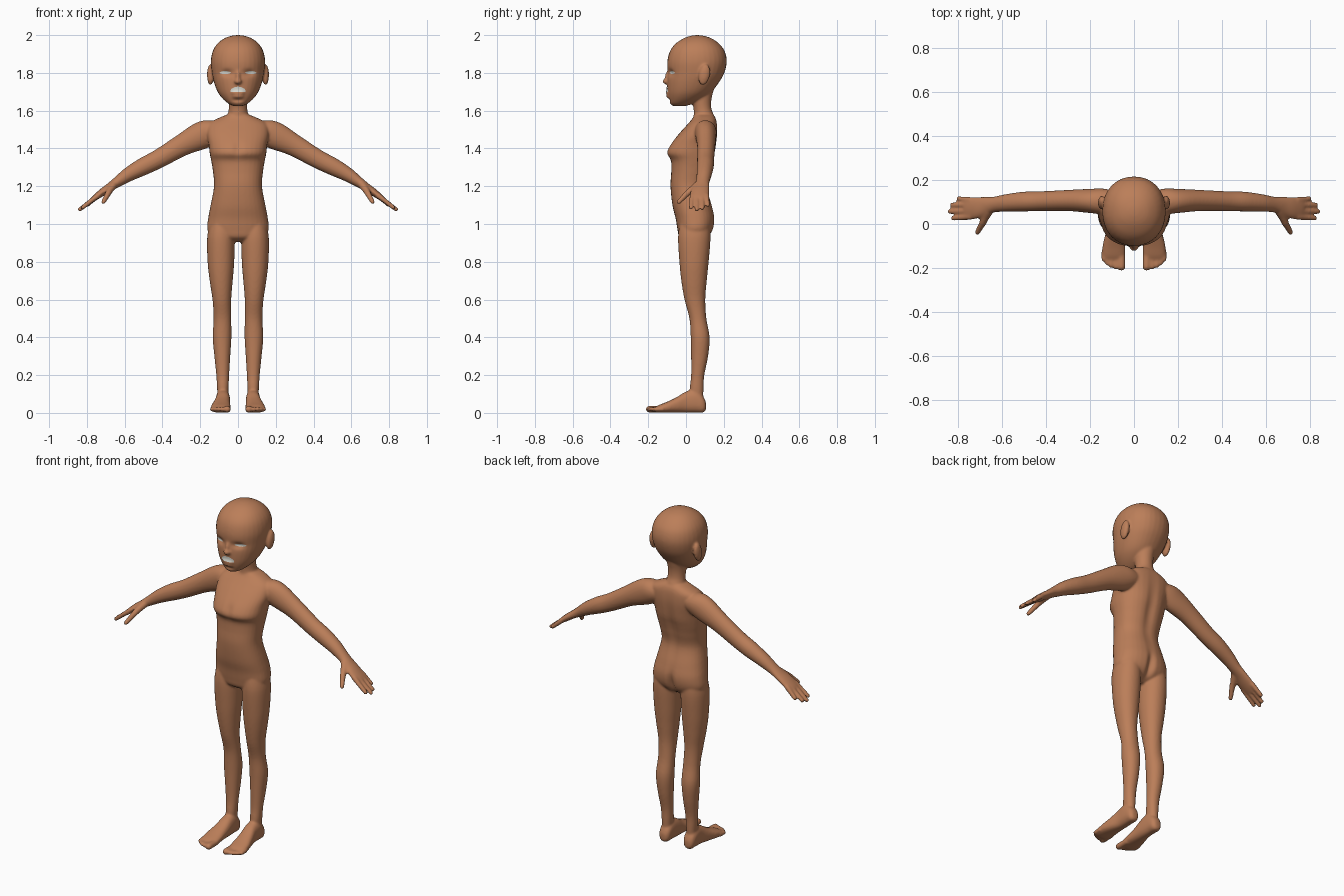
import bpy, bmesh, math
from mathutils import Vector, Matrix
from mathutils.bvhtree import BVHTree

if "Cube" in bpy.data.objects:
    bpy.data.objects.remove(bpy.data.objects["Cube"])

X, Y, Z = Vector((1, 0, 0)), Vector((0, 1, 0)), Vector((0, 0, 1))


def material(name, rgb):
    m = bpy.data.materials.new(name)
    m.diffuse_color = (*rgb, 1)
    m.use_nodes = True
    m.node_tree.nodes["Principled BSDF"].inputs["Base Color"].default_value = m.diffuse_color
    return m


skin = material("warm brown skin", (0.50, 0.21, 0.10))
pale = material("pale grey", (0.68, 0.68, 0.62))
bm = bmesh.new()


def spline(rows, n=5):
    """Catmull-Rom samples through rows of numbers."""
    out = []
    for i in range(len(rows) - 1):
        a, b, c, d = (rows[max(0, min(len(rows) - 1, i + k))] for k in (-1, 0, 1, 2))
        for j in range(n):
            t = j / n
            out.append([0.5 * (2*q + (r-p)*t + (2*p-5*q+4*r-s)*t*t + (3*q-p-3*r+s)*t**3)
                        for p, q, r, s in zip(a, b, c, d)])
    return out + [list(rows[-1])]


def loft(rows, u, v, power=2.0, side=1, seg=32):
    """Closed skin over rows of (cx, cy, cz, radius_u, radius_v)."""
    rings = []
    for cx, cy, cz, ru, rv in spline(rows):
        ring = []
        for k in range(seg):
            a = 2 * math.pi * k / seg
            c, s = math.cos(a), math.sin(a)
            p = (Vector((cx, cy, cz))
                 + u * max(ru, .002) * math.copysign(abs(c) ** (2 / power), c)
                 + v * max(rv, .002) * math.copysign(abs(s) ** (2 / power), s))
            p.x *= side
            ring.append(bm.verts.new(p))
        rings.append(ring)
    for r0, r1 in zip(rings, rings[1:]):
        for k in range(seg):
            bm.faces.new((r0[k], r0[(k+1) % seg], r1[(k+1) % seg], r1[k]))
    bm.faces.new(rings[0][::-1])
    bm.faces.new(rings[-1])


def column(rows, power=2.0, side=1):
    """Loft from rows of (z, x_min, x_max, y_front, y_back)."""
    loft([((a+b)/2, (f+k)/2, z, (b-a)/2, (k-f)/2) for z, a, b, f, k in rows], X, Y, power, side)


def digit(a, b, ra, rb, side):
    """Finger or toe: tapered rod with rounded end."""
    a, b = Vector(a), Vector(b)
    d = (b - a).normalized()
    u = d.orthogonal().normalized()
    b = b - d * rb
    rows = [(*a, ra, ra), (*a.lerp(b, .5), (ra+rb)/2, (ra+rb)/2), (*b, rb, rb),
            (*(b + d*rb*.7), rb*.7, rb*.7), (*(b + d*rb), .002, .002)]
    loft(rows, u, d.cross(u), 2, side, 16)


def ball(loc, size, tilt=0):
    bmesh.ops.create_uvsphere(bm, u_segments=24, v_segments=16, radius=1,
        matrix=Matrix.Translation(loc) @ Matrix.Rotation(tilt, 4, 'X') @ Matrix.Diagonal((*size, 1)))


def sym(rows):
    return [(z, -h, h, f, b) for z, h, f, b in rows]


# torso
column(sym([(.905, .06, .0, .07), (.93, .13, -.035, .115), (.97, .162, -.045, .143),
            (1.03, .158, -.055, .152), (1.1, .145, -.072, .138), (1.2, .127, -.082, .113),
            (1.28, .133, -.078, .128), (1.335, .142, -.08, .143), (1.375, .15, -.102, .155),
            (1.42, .155, -.083, .162), (1.48, .165, -.035, .167), (1.53, .155, .01, .165),
            (1.56, .105, .035, .158), (1.58, .055, .045, .145)]), 2.3)
# neck
column(sym([(1.52, .07, .03, .15), (1.57, .056, .04, .15), (1.61, .049, .04, .135),
            (1.66, .05, .03, .135), (1.72, .055, .03, .15)]))
# head
column(sym([(1.625, .025, -.07, .0), (1.638, .052, -.085, .04), (1.665, .083, -.092, .09),
            (1.70, .108, -.098, .135), (1.75, .127, -.1, .175), (1.80, .138, -.097, .203),
            (1.86, .144, -.099, .216), (1.915, .134, -.085, .205), (1.955, .109, -.055, .175),
            (1.983, .072, -.012, .135), (1.996, .035, .025, .095), (2.0, .005, .055, .065)]), 2.15)
# nose and lips
ball((0, -.101, 1.755), (.021, .023, .016))
ball((0, -.095, 1.78), (.013, .017, .04), -.22)
ball((0, -.093, 1.694), (.036, .014, .010))
ball((0, -.091, 1.676), (.031, .014, .010))

for s in (1, -1):
    # ear
    ball((s * .146, .097, 1.79), (.018, .03, .056), -.2)
    # leg
    column([(1.02, .03, .145, -.03, .125), (.93, .018, .163, -.042, .13), (.8, .02, .161, -.035, .12),
            (.7, .028, .15, -.025, .11), (.6, .036, .135, -.008, .102), (.5, .036, .129, .018, .108),
            (.4, .035, .134, .025, .125), (.3, .041, .125, .027, .117), (.2, .047, .115, .027, .097),
            (.13, .05, .111, .02, .093), (.06, .055, .105, .02, .09)], 2.1, s)
    # foot and toes
    loft([(.08, .106, .035, .016, .02), (.08, .09, .045, .032, .043), (.08, .05, .062, .037, .06),
          (.08, 0, .057, .039, .056), (.086, -.05, .042, .045, .041), (.091, -.1, .03, .052, .029),
          (.092, -.145, .021, .052, .02), (.092, -.168, .016, .044, .012)], X, Z, 2.4, s)
    for x, y, r in ((.057, -.213, .018), (.083, -.207, .012), (.104, -.2, .012),
                    (.122, -.188, .011), (.138, -.172, .011)):
        digit((x, -.12, .02), (x, y, .019), r, r, s)
    # arm and palm
    loft([(.08, .1, 1.5, .05, .05), (.14, .103, 1.49, .058, .068), (.2, .105, 1.465, .055, .073),
          (.3, .107, 1.415, .048, .058), (.42, .104, 1.345, .045, .05), (.5, .102, 1.305, .045, .047),
          (.58, .096, 1.262, .04, .038), (.64, .088, 1.222, .036, .028), (.68, .08, 1.195, .044, .022),
          (.72, .073, 1.167, .05, .02), (.76, .071, 1.137, .05, .015), (.772, .071, 1.127, .045, .01)],
         Y, Vector((.5, 0, .866)), 2, s)
    # fingers and thumb
    for y0, y1, x, z in ((.033, .026, .832, 1.08), (.059, .057, .846, 1.07),
                         (.085, .087, .836, 1.077), (.109, .116, .807, 1.093)):
        digit((.74, y0, 1.152), (x, y1, z), .0145, .0115, s)
    digit((.66, .06, 1.205), (.694, -.002, 1.155), .021, .016, s)
    digit((.684, .012, 1.168), (.717, -.046, 1.108), .017, .012, s)

# fuse the parts into one smooth skin
bmesh.ops.recalc_face_normals(bm, faces=bm.faces)
raw = bpy.data.meshes.new("body_parts")
bm.to_mesh(raw)
bm.free()
body = bpy.data.objects.new("body", raw)
bpy.context.collection.objects.link(body)
rm = body.modifiers.new("fuse", 'REMESH')
rm.mode, rm.voxel_size = 'VOXEL', .006
sm = body.modifiers.new("soften", 'SMOOTH')
sm.factor, sm.iterations = .5, 7
mesh = bpy.data.meshes.new_from_object(body.evaluated_get(bpy.context.evaluated_depsgraph_get()))
body.modifiers.clear()
body.data = mesh
mesh.materials.clear()
mesh.materials.append(skin)

# soft hollows: centre, radii, push in y
hollows = [((0, .15, .97), (.02, .06, .07), -.022), ((0, .15, 1.3), (.03, .06, .17), -.012),
           ((0, -.1, 1.4), (.022, .06, .04), .008), ((0, -.1, 1.655), (.03, .03, .008), .006)]
hollows += [((s * .06, -.09, 1.8), (.03, .05, .017), .014) for s in (1, -1)]
for v in mesh.vertices:
    for c, r, push in hollows:
        e = sum(((v.co[i] - c[i]) / r[i]) ** 2 for i in range(3))
        if e < 9:
            v.co.y += push * math.exp(-e)
mesh.shade_smooth()

bvh = BVHTree.FromPolygons([v.co for v in mesh.vertices], [p.vertices for p in mesh.polygons])


def plate(name, x0, x1, low, high, n=14, m=5):
    """Thin patch laid on the face; low and high give z for t in 0..1."""
    b = bmesh.new()
    grid = []
    for i in range(n + 1):
        t = i / n
        col = []
        for j in range(m + 1):
            x, z = x0 + (x1 - x0) * t, low(t) + (high(t) - low(t)) * j / m
            hit = bvh.ray_cast(Vector((x, -1, z)), Y)[0]
            col.append(b.verts.new((x, hit.y - .003, z)))
        grid.append(col)
    for p, q in zip(grid, grid[1:]):
        for j in range(m):
            b.faces.new((p[j], q[j], q[j+1], p[j+1]))
    me = bpy.data.meshes.new(name)
    b.to_mesh(me)
    b.free()
    me.materials.append(pale)
    me.shade_smooth()
    bpy.context.collection.objects.link(bpy.data.objects.new(name, me))


# eyes and upper lip patch
arc = lambda t: math.sin(math.pi * t) ** .6 if 0 < t < 1 else .02
for label, s in (("left", 1), ("right", -1)):
    x0, x1 = sorted((s * .038, s * .098))
    plate(label + "_eye", x0, x1, lambda t: 1.801 - .008 * arc(t), lambda t: 1.801 + .009 * arc(t))
plate("upper_lip_patch", -.039, .039, lambda t: 1.698, lambda t: 1.709 + .018 * arc(t))
